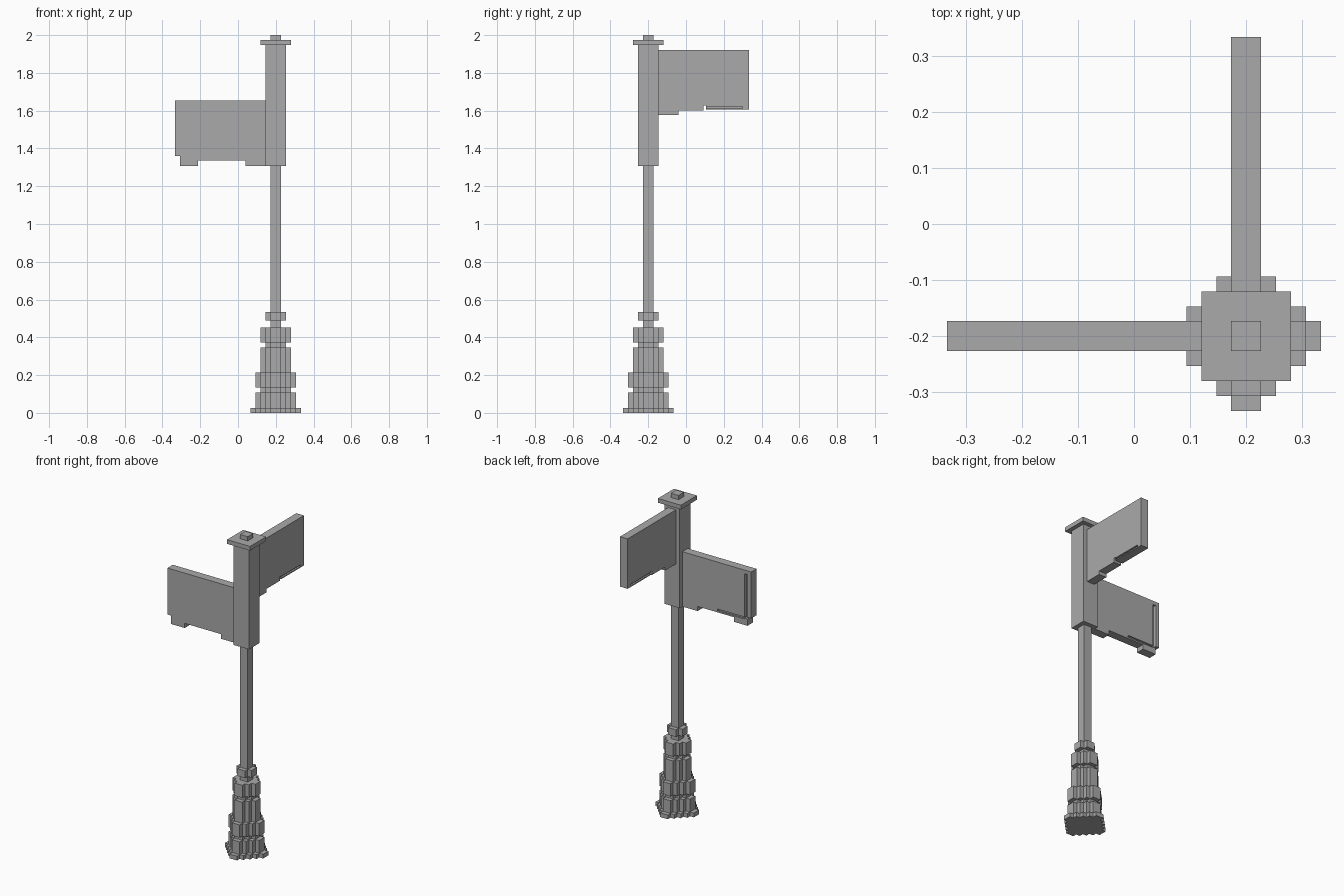
import bpy
import bmesh

old = bpy.data.objects.get("Cube")
if old:
    bpy.data.objects.remove(old, do_unlink=True)

U = 2 / 75            # one block of the grid
CX, CY = 0.2, -0.2    # axis of the post

grey = bpy.data.materials.new("plain grey")
grey.use_nodes = True
grey.diffuse_color = (0.4, 0.4, 0.4, 1)
grey.node_tree.nodes["Principled BSDF"].inputs["Base Color"].default_value = (0.4, 0.4, 0.4, 1)


def prism(name, outline, low, high, axes="xyz"):
    """Extrude a closed outline along the last of the three axes."""
    order = ["xyz".index(a) for a in axes]
    bm = bmesh.new()
    verts = []
    for p in outline:
        co = [0, 0, 0]
        for axis, value in zip(order, (*p, low)):
            co[axis] = value
        verts.append(bm.verts.new(co))
    face = bm.faces.new(verts)
    shift = [0, 0, 0]
    shift[order[2]] = high - low
    grown = bmesh.ops.extrude_face_region(bm, geom=[face])["geom"]
    bmesh.ops.translate(bm, vec=shift, verts=[g for g in grown if isinstance(g, bmesh.types.BMVert)])
    bmesh.ops.recalc_face_normals(bm, faces=bm.faces)
    mesh = bpy.data.meshes.new(name)
    bm.to_mesh(mesh)
    bm.free()
    mesh.materials.append(grey)
    obj = bpy.data.objects.new(name, mesh)
    bpy.context.collection.objects.link(obj)
    return obj


def square(name, width, low, high):
    h = width / 2 * U
    pts = [(CX + a * h, CY + b * h) for a, b in ((-1, -1), (1, -1), (1, 1), (-1, 1))]
    return prism(name, pts, low * U, high * U)


def stepped_round(name, width, low, high):
    """Blocky round layer: a staircase quarter turned four times."""
    n = width // 2
    quarter = []
    for i in range(n):
        quarter += [(n - i, i), (n - i, i + 1)]
    pts = []
    for turn in range(4):
        pts += quarter
        quarter = [(-y, x) for x, y in quarter]
    # drop repeated corners where quarters meet on the axes
    pts = [p for p in pts if 0 not in p]
    return prism(name, [(CX + x * U, CY + y * U) for x, y in pts], low * U, high * U)


def cut(target, name, x, y, z):
    cutter = prism(name, [(x[0], y[0]), (x[1], y[0]), (x[1], y[1]), (x[0], y[1])], *z)
    cutter.hide_render = True
    cutter.hide_viewport = True
    cutter.display_type = 'WIRE'
    mod = target.modifiers.new(name, 'BOOLEAN')
    mod.operation = 'DIFFERENCE'
    mod.solver = 'EXACT'
    mod.object = cutter


# Stepped foot
stepped_round("foot_plinth", 10, 0, 1)
stepped_round("foot_lower_ring", 8, 1, 4)
stepped_round("foot_lower_neck", 6, 4, 5)
stepped_round("foot_middle_ring", 8, 5, 8)
stepped_round("foot_column", 6, 8, 13)
stepped_round("foot_upper_neck", 4, 13, 14)
stepped_round("foot_upper_ring", 6, 14, 17)
stepped_round("foot_collar", 4, 18.3, 20)

# Pole, head and cap
square("pole", 2, 17, 49)
square("post_head", 4, 49, 73)
square("cap_plate", 6, 73, 74)
square("cap_finial", 2, 74, 75)

# Lower sign, reaching to the right
right_sign = prism("right_sign", [
    (0.147, 1.653), (-0.333, 1.653), (-0.333, 1.36), (-0.307, 1.36), (-0.307, 1.307),
    (-0.213, 1.307), (-0.213, 1.336), (0.04, 1.336), (0.04, 1.307), (0.147, 1.307)],
    CY - U, CY + U, "xzy")
cut(right_sign, "right_sign_end_groove", (-0.308, -0.287), (CY + 0.3 * U, CY + 2 * U), (1.35, 1.63))
cut(right_sign, "right_sign_low_groove", (-0.287, -0.1), (CY + 0.6 * U, CY + 2 * U), (1.345, 1.357))

# Upper sign, reaching to the back
back_sign = prism("back_sign", [
    (-0.147, 1.92), (0.333, 1.92), (0.333, 1.605), (0.105, 1.605), (0.105, 1.627),
    (0.093, 1.627), (0.093, 1.6), (-0.04, 1.6), (-0.04, 1.578), (-0.147, 1.578)],
    CX - U, CX + U, "yzx")
for side, name in ((-1, "back_sign_right_groove"), (1, "back_sign_left_groove")):
    edges = sorted((CX + side * 0.6 * U, CX + side * 2 * U))
    cut(back_sign, name, edges, (0.1, 0.3), (1.612, 1.622))
